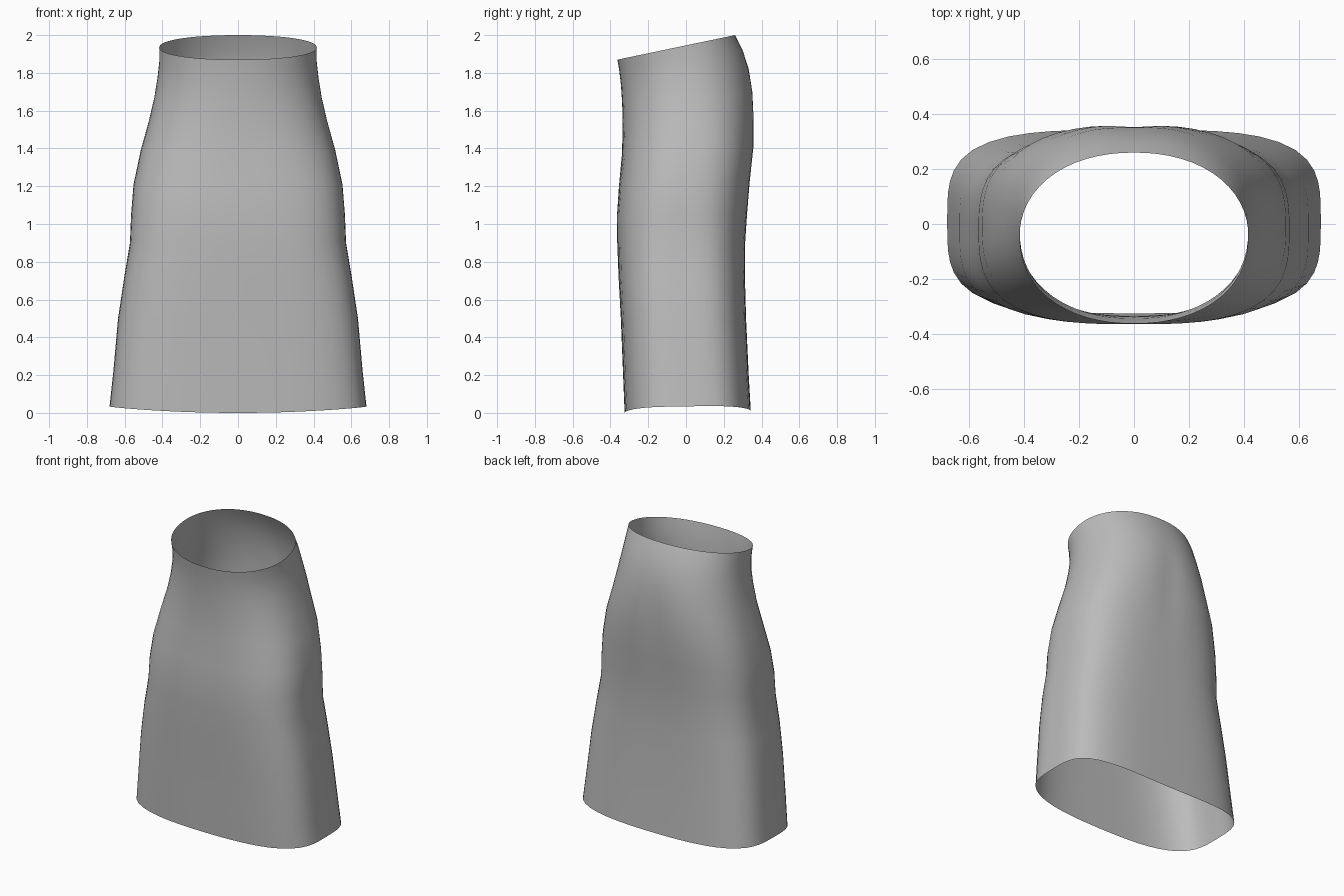
import bpy, bmesh, math

cube = bpy.data.objects.get("Cube")
if cube:
    bpy.data.objects.remove(cube, do_unlink=True)

SEGMENTS = 60

# Rings from hem to waist: front z, back z, half width, front y, back y, squareness
RINGS = [
    (0.0, 0.01, 0.68, -0.325, 0.343, 3.6),
    (0.2, 0.2, 0.66, -0.333, 0.332, 3.6),
    (0.5, 0.5, 0.635, -0.345, 0.318, 3.4),
    (0.72, 0.72, 0.602, -0.357, 0.312, 3.3),
    (0.9, 0.9, 0.572, -0.364, 0.313, 3.1),
    (1.05, 1.05, 0.566, -0.365, 0.323, 3.0),
    (1.2, 1.22, 0.553, -0.355, 0.338, 2.8),
    (1.37, 1.41, 0.515, -0.339, 0.361, 2.6),
    (1.52, 1.57, 0.472, -0.335, 0.363, 2.4),
    (1.64, 1.7, 0.443, -0.338, 0.355, 2.3),
    (1.73, 1.82, 0.426, -0.344, 0.333, 2.2),
    (1.81, 1.92, 0.416, -0.353, 0.3, 2.2),
    (1.87, 2.0, 0.417, -0.363, 0.26, 2.15),
]


def ring_points(front_z, back_z, width, front, back, power):
    """Rounded oval ring, tilted from front to back."""
    middle, depth = (front + back) / 2, (back - front) / 2
    for i in range(SEGMENTS):
        a = math.tau * i / SEGMENTS
        # even spacing by angle around the rounded oval
        c, s = math.cos(a), math.sin(a)
        r = (abs(c) ** power + abs(s) ** power) ** (-1 / power)
        x, y = width * r * c, middle + depth * r * s
        z = front_z + (back_z - front_z) * (y - front) / (back - front)
        # the hem rises toward the sides
        z += 0.03 * (x / width) ** 2 * max(0, 1 - z / 0.5)
        # soft hollow down the centre of the seat
        if s > 0:
            y -= 0.012 * math.exp(-(x / 0.08) ** 2 - ((z - 1.5) / 0.2) ** 2)
        yield x, y, z


# Open tubular skirt
bm = bmesh.new()
loops = [[bm.verts.new(p) for p in ring_points(*ring)] for ring in RINGS]
for low, high in zip(loops, loops[1:]):
    for i in range(SEGMENTS):
        j = (i + 1) % SEGMENTS
        bm.faces.new((low[i], low[j], high[j], high[i])).smooth = True
mesh = bpy.data.meshes.new("skirt")
bm.to_mesh(mesh)
bm.free()
skirt = bpy.data.objects.new("skirt", mesh)
bpy.context.collection.objects.link(skirt)

# Plain grey cloth
cloth = bpy.data.materials.new("grey cloth")
cloth.use_nodes = True
colour = (0.5, 0.5, 0.5, 1)
cloth.diffuse_color = colour
shader = next(n for n in cloth.node_tree.nodes if n.type == "BSDF_PRINCIPLED")
shader.inputs["Base Color"].default_value = colour
mesh.materials.append(cloth)
